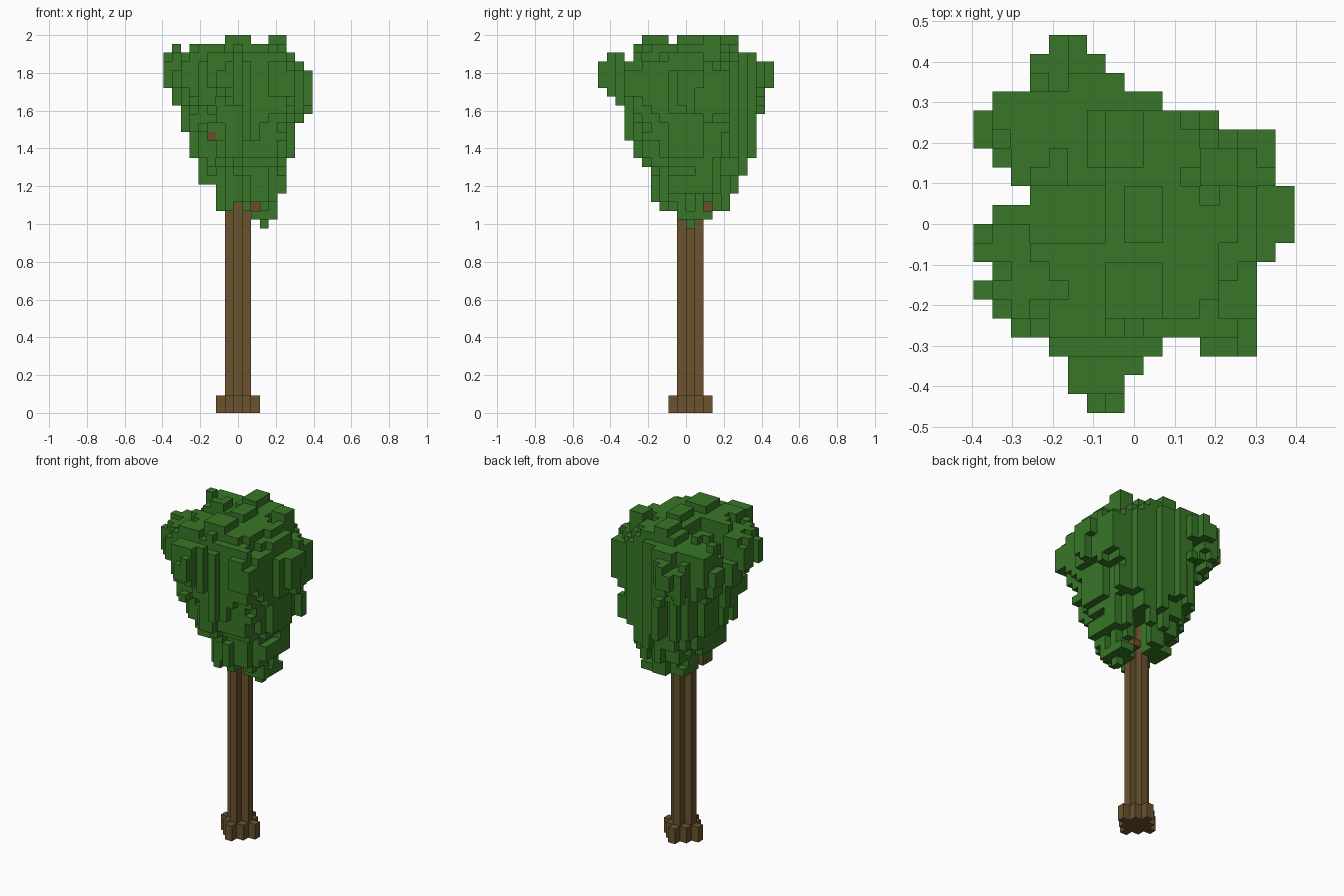
import bpy, bmesh, random
from mathutils import Vector

random.seed(7)
V = 2 / 43                                # block size
ORIGIN = Vector((-8.5, -10, 0))           # grid corner, in blocks
if "Cube" in bpy.data.objects:
    bpy.data.objects.remove(bpy.data.objects["Cube"])


def material(name, rgb):
    m = bpy.data.materials.new(name)
    m.use_nodes = True
    m.diffuse_color = (*rgb, 1)
    m.node_tree.nodes["Principled BSDF"].inputs["Base Color"].default_value = (*rgb, 1)
    return m


LEAF = material("leaf_green", (0.04, 0.185, 0.021))
BARK = material("bark_brown", (0.145, 0.086, 0.027))
TWIG = material("twig_brown", (0.145, 0.07, 0.026))

AXES = [Vector(a) for a in ((1, 0, 0), (0, 1, 0), (0, 0, 1))]


def build_blocks(name, cells, mats, special=()):
    """Mesh the outer skin of a set of grid cells."""
    bm = bmesh.new()
    cache = {}

    def vert(p):
        key = tuple(round(c) for c in p)
        if key not in cache:
            cache[key] = bm.verts.new((Vector(key) + ORIGIN) * V)
        return cache[key]

    for cell in sorted(cells):
        base = Vector(cell)
        for a in range(3):
            u, w = AXES[(a + 1) % 3], AXES[(a + 2) % 3]
            for side in (0, 1):
                step = AXES[a] * (1 if side else -1)
                if tuple(int(c) for c in base + step) in cells:
                    continue
                p = base + AXES[a] * side
                ring = [p, p + u, p + u + w, p + w]
                if not side:
                    ring.reverse()
                f = bm.faces.new([vert(q) for q in ring])
                f.material_index = 1 if cell in special else 0
    mesh = bpy.data.meshes.new(name)
    bm.to_mesh(mesh)
    bm.free()
    for m in mats:
        mesh.materials.append(m)
    obj = bpy.data.objects.new(name, mesh)
    bpy.context.collection.objects.link(obj)


def diamond(radius, bottom, top):
    """Blocks of a diamond-shaped column around the trunk axis."""
    r = range(-radius, radius + 1)
    return {(8 + i, 10 + j, k) for i in r for j in r
            if abs(i) + abs(j) <= radius for k in range(bottom, top)}


# Trunk and its root flare
trunk = diamond(1, 0, 27)
build_blocks("trunk", trunk | diamond(2, 0, 2), [BARK])

# Crown outlines: plan rows from front to back, then levels from the bottom up
PLAN = [(6, 7), (5, 7), (5, 8), (4, 14), (2, 14), (1, 14), (0, 14), (1, 14), (0, 15), (0, 16),
        (1, 16), (3, 16), (2, 15), (1, 15), (0, 15), (0, 12), (1, 9), (3, 7), (3, 6), (4, 5)]
FRONT = [(11, 11), (10, 12), (5, 12), (5, 12), (5, 13), (4, 13), (4, 13), (4, 13), (3, 14), (3, 14), (3, 14),
         (2, 14), (2, 15), (2, 16), (1, 16), (1, 16), (0, 16), (0, 16), (0, 15), (0, 14), (1, 14)]
SIDE = [(10, 10), (9, 13), (7, 14), (6, 14), (6, 15), (6, 15), (6, 16), (5, 16), (4, 17), (4, 17), (3, 17),
        (3, 17), (3, 17), (3, 18), (2, 18), (1, 18), (0, 19), (0, 19), (0, 19), (1, 18), (4, 16)]
LOW = 21


def in_outline(i, j, k):
    (a, b), (c, d) = FRONT[k - LOW], SIDE[k - LOW]
    if k == 41 and i == 2 or k == 40 and j == 3:
        return False
    if j == 3 and 9 < i < 12:
        return False
    return a <= i <= b and c <= j <= d


def roundness(i, j, k):
    (a, b), (c, d) = FRONT[k - LOW], SIDE[k - LOW]
    x = (i - (a + b) / 2) / ((b - a + 1) / 2 + 0.1)
    y = (j - (c + d) / 2) / ((d - c + 1) / 2 + 0.1)
    return x * x + y * y


# Crown: ragged columns that follow the widening outline
crown = set()
spots = [(i, j) for j, (start, end) in enumerate(PLAN) for i in range(start, end + 1)]
for i, j in spots:
    ragged = random.uniform(0.69, 1.1)
    r2 = ((i - 8) / 8.5) ** 2 + ((j - 9.5) / 10) ** 2
    top = 41 - int(2.4 * r2 + random.choice((0, 0, 0.3, 0.9)))
    if i < 7 and 10 <= j <= 11 or 2 < i < 7 and j == 9:    # hollow in the canopy
        top = 37
    if i > 12 and j > 11:                 # lower corner
        top -= 1
    column = {(i, j, k) for k in range(LOW, top + 1)
              if in_outline(i, j, k) and roundness(i, j, k) < ragged}
    if len(column) < 2:                   # stray tufts on the rim
        low = random.choice((35, 36, 37))
        column = {(i, j, k) for k in range(low, 39) if in_outline(i, j, k)}
    crown |= column

# Leaf ends that reach the full width of each level
for k in range(LOW, 40):
    for axis, bounds in enumerate((FRONT[k - LOW], SIDE[k - LOW])):
        for edge in bounds:
            rim = [(i, j, k) for i, j in spots if (i, j)[axis] == edge and in_outline(i, j, k)]
            if rim and not crown & set(rim):
                crown.add(min(rim, key=lambda c: roundness(*c)))

# Raised tufts on top: first and last column, first and last row, height
TUFTS = [(7, 9, 5, 7, 42), (8, 9, 9, 11, 42), (12, 13, 12, 13, 42), (7, 8, 13, 15, 42), (4, 6, 4, 5, 41),
         (5, 7, 1, 2, 40), (1, 1, 14, 14, 41), (1, 3, 14, 16, 40), (0, 2, 8, 9, 40), (0, 0, 6, 6, 39)]
for i0, i1, j0, j1, top in TUFTS:
    crown |= {(i, j, k) for i in range(i0, i1 + 1) for j in range(j0, j1 + 1)
              for k in range(38, top + 1) if i > 0 or j != 9 or k < 40}


def cleft(start, direction, levels):
    """Cut a narrow slot through the crown from a start block outwards."""
    heading = Vector(direction).normalized()

    def inside(c):
        offset = Vector((c[0] - start[0], c[1] - start[1]))
        return offset.dot(heading) > 0.3 and abs(offset.cross(heading)) < 0.9

    return {c for c in crown if c[2] in levels and inside(c)}


# Openings where the trunk and twigs show
crown -= {(8, j, 23) for j in range(10)}
crown -= {(10, j, 23) for j in range(12)} | {(i, 12, 23) for i in range(11, 14)}
crown -= {(i, j, k) for i in (5, 6) for j in range(8) for k in (31, 32)}
crown -= cleft((8, 10), (0.57, 0.82), range(22, 27))
crown -= cleft((6, 9), (-0.57, 0.82), range(22, 26))
crown -= trunk

# Twig ends between the leaves
twigs = {(10, 12, 23), (6, 9, 23), (5, 8, 31)}
build_blocks("crown", crown | twigs, [LEAF, TWIG], twigs)
